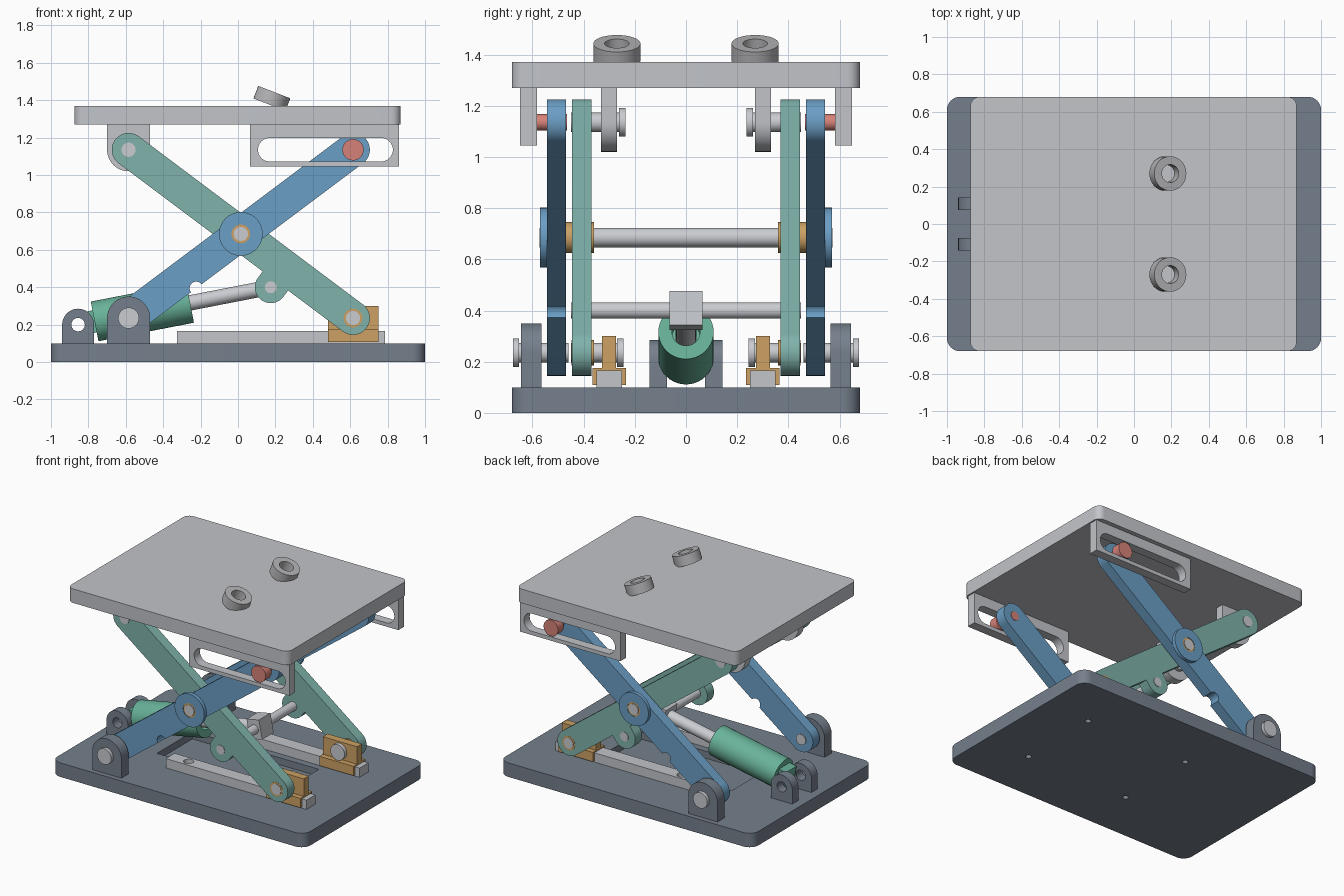
import bpy, bmesh
from math import cos, sin, pi, atan2
from mathutils import Matrix, Vector

cube = bpy.data.objects.get("Cube")
if cube:
    bpy.data.objects.remove(cube, do_unlink=True)


def material(name, r, g, b):
    lin = [((c + 0.055) / 1.055) ** 2.4 for c in (r, g, b)] + [1]
    m = bpy.data.materials.new(name)
    m.diffuse_color = lin
    m.use_nodes = True
    m.node_tree.nodes["Principled BSDF"].inputs["Base Color"].default_value = lin
    return m


SLATE = material("slate", 0.46, 0.50, 0.55)
LIGHT = material("light_grey", 0.76, 0.77, 0.79)
STEEL = material("steel", 0.79, 0.80, 0.82)
GREY = material("collar_grey", 0.71, 0.71, 0.72)
BLUE = material("blue", 0.42, 0.62, 0.77)
TEAL = material("teal", 0.50, 0.70, 0.67)
GREEN = material("green", 0.41, 0.70, 0.60)
BRASS = material("brass", 0.80, 0.63, 0.39)
RED = material("red", 0.84, 0.51, 0.47)

FLAT = Matrix.Identity(4)
FRONT = Matrix.Rotation(pi / 2, 4, "X")   # outline in x/z, depth towards the front
parts = []


# Outline helpers
def arc(x, y, r, a0, a1, n=24):
    return [(x + r * cos(a0 + (a1 - a0) * i / n), y + r * sin(a0 + (a1 - a0) * i / n))
            for i in range(n + 1)]


def circle(x, y, r):
    return arc(x, y, r, 0, 2 * pi, 40)[:-1]


def rect(x0, x1, y0, y1):
    return [(x0, y0), (x1, y0), (x1, y1), (x0, y1)]


def round_rect(x0, x1, y0, y1, r):
    return (arc(x1 - r, y1 - r, r, 0, pi / 2, 8) + arc(x0 + r, y1 - r, r, pi / 2, pi, 8)
            + arc(x0 + r, y0 + r, r, pi, 1.5 * pi, 8) + arc(x1 - r, y0 + r, r, 1.5 * pi, 2 * pi, 8))


def capsule(a, b, r, notch=None):
    d = Vector(b) - Vector(a)
    t = atan2(d.y, d.x)
    pts = arc(0, 0, r, pi / 2, 1.5 * pi)
    if notch:
        pts += arc(notch, -r, 0.036, pi, 0, 12)
    pts += arc(d.length, 0, r, -pi / 2, pi / 2)
    return [(a[0] + x * cos(t) - y * sin(t), a[1] + x * sin(t) + y * cos(t)) for x, y in pts]


def arch(x, z, r, foot):
    up = 1 if foot < z else -1
    return [(x - up * r, foot), (x + up * r, foot)] + (
        arc(x, z, r, 0, pi) if up > 0 else arc(x, z, r, pi, 2 * pi))


# Extrude an outline with holes between two depths
def extrude(name, loops, lo, hi, mat, frame=FRONT):
    cu = bpy.data.curves.new(name, "CURVE")
    cu.dimensions, cu.fill_mode, cu.extrude = "2D", "BOTH", (hi - lo) / 2
    for loop in loops:
        sp = cu.splines.new("POLY")
        sp.points.add(len(loop) - 1)
        for p, (x, y) in zip(sp.points, loop):
            p.co = (x, y, 0, 1)
        sp.use_cyclic_u = True
    tmp = bpy.data.objects.new(name + "_outline", cu)
    bpy.context.collection.objects.link(tmp)
    dg = bpy.context.evaluated_depsgraph_get()
    me = bpy.data.meshes.new_from_object(tmp.evaluated_get(dg))
    bpy.data.objects.remove(tmp, do_unlink=True)
    bpy.data.curves.remove(cu)
    bm = bmesh.new()
    bm.from_mesh(me)
    bmesh.ops.remove_doubles(bm, verts=bm.verts, dist=1e-5)
    bm.transform(frame @ Matrix.Translation((0, 0, (lo + hi) / 2)))
    bmesh.ops.recalc_face_normals(bm, faces=bm.faces)
    bm.to_mesh(me)
    bm.free()
    me.name = name
    me.materials.clear()
    me.materials.append(mat)
    ob = bpy.data.objects.new(name, me)
    bpy.context.collection.objects.link(ob)
    parts.append(ob)
    return ob


# Same part on the front and back sides
def pair(name, loops, lo, hi, mat):
    extrude("front_" + name, loops, lo, hi, mat)
    extrude("back_" + name, loops, -hi, -lo, mat)


XL, XR, ZL, ZH = -0.585, 0.615, 0.235, 1.135
MID = (0.015, 0.685)
LUG = (0.175, 0.4)

# Base with a shallow pocket and screw holes
screws = [(x, y) for x in (-0.18, 0.64) for y in (-0.3, 0.3)]
base = extrude("base", [round_rect(-1, 1, -0.68, 0.68, 0.07)]
               + [circle(x, y, 0.02) for x, y in screws], 0, 0.1, SLATE, FLAT)
pocket = extrude("pocket_cutter", [rect(-0.5, 0.5, -0.2, 0.2)], 0.05, 0.2, SLATE, FLAT)
mod = base.modifiers.new("pocket", "BOOLEAN")
mod.operation, mod.object, mod.solver = "DIFFERENCE", pocket, "EXACT"
cut = bpy.data.meshes.new_from_object(base.evaluated_get(bpy.context.evaluated_depsgraph_get()))
base.modifiers.clear()
base.data = cut
parts.remove(pocket)
bpy.data.objects.remove(pocket, do_unlink=True)

# Rails and sliders
for side, y in (("front", -0.3), ("back", 0.3)):
    extrude(side + "_rail", [rect(-0.326, 0.786, y - 0.05, y + 0.05)]
            + [circle(x, y, 0.034) for x in (-0.18, 0.64)], 0.1, 0.166, LIGHT, FLAT)
    extrude(side + "_slider_saddle", [rect(0.48, 0.75, y - 0.066, y + 0.066)],
            0.108, 0.175, BRASS, FLAT)
pair("slider_block", [rect(0.48, 0.75, 0.17, 0.3)], 0.273, 0.328, BRASS)

# Top plate with tilted collars
extrude("top_plate", [round_rect(-0.875, 0.87, -0.68, 0.68, 0.05)], 1.27, 1.37, LIGHT, FLAT)
for side, y in (("front", -0.27), ("back", 0.27)):
    tilt = Matrix.Translation((0.168, y, 1.376)) @ Matrix.Rotation(0.37, 4, "Y")
    extrude(side + "_collar", [circle(0, 0, 0.092), circle(0, 0, 0.048)], 0, 0.072, GREY, tilt)

# Scissor links
pair("outer_link", [capsule((XL, ZL), (XR, ZH), 0.09, 0.385), circle(*MID, 0.05)],
     0.468, 0.544, BLUE)
pair("outer_link_boss", [circle(*MID, 0.117), circle(*MID, 0.05)], 0.543, 0.57, BLUE)
pair("inner_link", [capsule((XL, ZH), (XR, ZL), 0.09)], 0.37, 0.445, TEAL)
pair("inner_link_lug", [capsule(LUG, (0.254, 0.506), 0.085)], 0.37, 0.445, TEAL)

# Centre shaft and bushings
extrude("centre_shaft", [circle(*MID, 0.038)], -0.572, 0.572, STEEL)
pair("centre_bushing", [circle(*MID, 0.051), circle(*MID, 0.038)], 0.36, 0.567, BRASS)
for lo, hi in ((0.36, 0.372), (0.443, 0.47)):
    pair("centre_washer", [circle(*MID, 0.06), circle(*MID, 0.04)], lo, hi, BRASS)

# Base brackets with pins
pair("base_bracket", [arch(XL, ZL, 0.115, 0.1)], 0.565, 0.645, SLATE)
pair("base_pin", [circle(XL, ZL, 0.038)], 0.46, 0.66, STEEL)
pair("base_pin_head", [circle(XL, ZL, 0.056)], 0.652, 0.676, STEEL)

# Slider pins
pair("slider_pin", [circle(XR, ZL, 0.038)], 0.25, 0.449, STEEL)
pair("slider_pin_head", [circle(XR, ZL, 0.056)], 0.244, 0.27, STEEL)
pair("slider_bushing", [circle(XR, ZL, 0.05), circle(XR, ZL, 0.036)], 0.36, 0.447, BRASS)

# Fixed upper hangers with pins
pair("hanger", [arch(XL, ZH, 0.115, 1.272)], 0.27, 0.332, LIGHT)
pair("hanger_pin", [circle(XL, ZH, 0.038)], 0.24, 0.449, STEEL)
pair("hanger_pin_head", [circle(XL, ZH, 0.056)], 0.236, 0.261, STEEL)

# Slotted upper guides with rollers
pair("slot_guide", [rect(0.065, 0.86, 1.045, 1.272),
                    capsule((0.17, ZH), (0.765, ZH), 0.063)], 0.582, 0.648, LIGHT)
pair("roller", [circle(XR, ZH, 0.057)], 0.582, 0.648, RED)
pair("roller_stud", [circle(XR, ZH, 0.032)], 0.465, 0.59, RED)

# Actuator between base clevis and cross rod
PIVOT = Vector((-0.855, 0, 0.2))
axis = Vector((LUG[0], 0, LUG[1])) - PIVOT
along = Matrix.Translation(PIVOT) @ axis.to_track_quat("Z", "Y").to_matrix().to_4x4()
reach = axis.length
pair("clevis", [arch(PIVOT.x, PIVOT.z, 0.085, 0.1), circle(PIVOT.x, PIVOT.z, 0.036)],
     0.074, 0.142, SLATE)
extrude("actuator_tang", [rect(-0.06, 0.06, -0.06, 0.06)], 0.035, 0.1, GREEN, along)
extrude("actuator_body", [circle(0, 0, 0.108)], 0.09, 0.5, GREEN, along)
extrude("actuator_sleeve", [circle(0, 0, 0.108), circle(0, 0, 0.055)], 0.5, 0.61, GREEN, along)
extrude("actuator_rod", [circle(0, 0, 0.041)], 0.5, reach, STEEL, along)
extrude("rod_end_block", [rect(-0.065, 0.065, -0.068, 0.068)],
        reach - 0.05, reach + 0.05, LIGHT, along)
extrude("cross_rod", [circle(*LUG, 0.032)], -0.449, 0.449, STEEL)

# Smooth the round surfaces, keep hard edges
bpy.ops.object.select_all(action="DESELECT")
for ob in parts:
    ob.select_set(True)
bpy.context.view_layer.objects.active = parts[0]
bpy.ops.object.shade_smooth_by_angle(angle=0.6)
